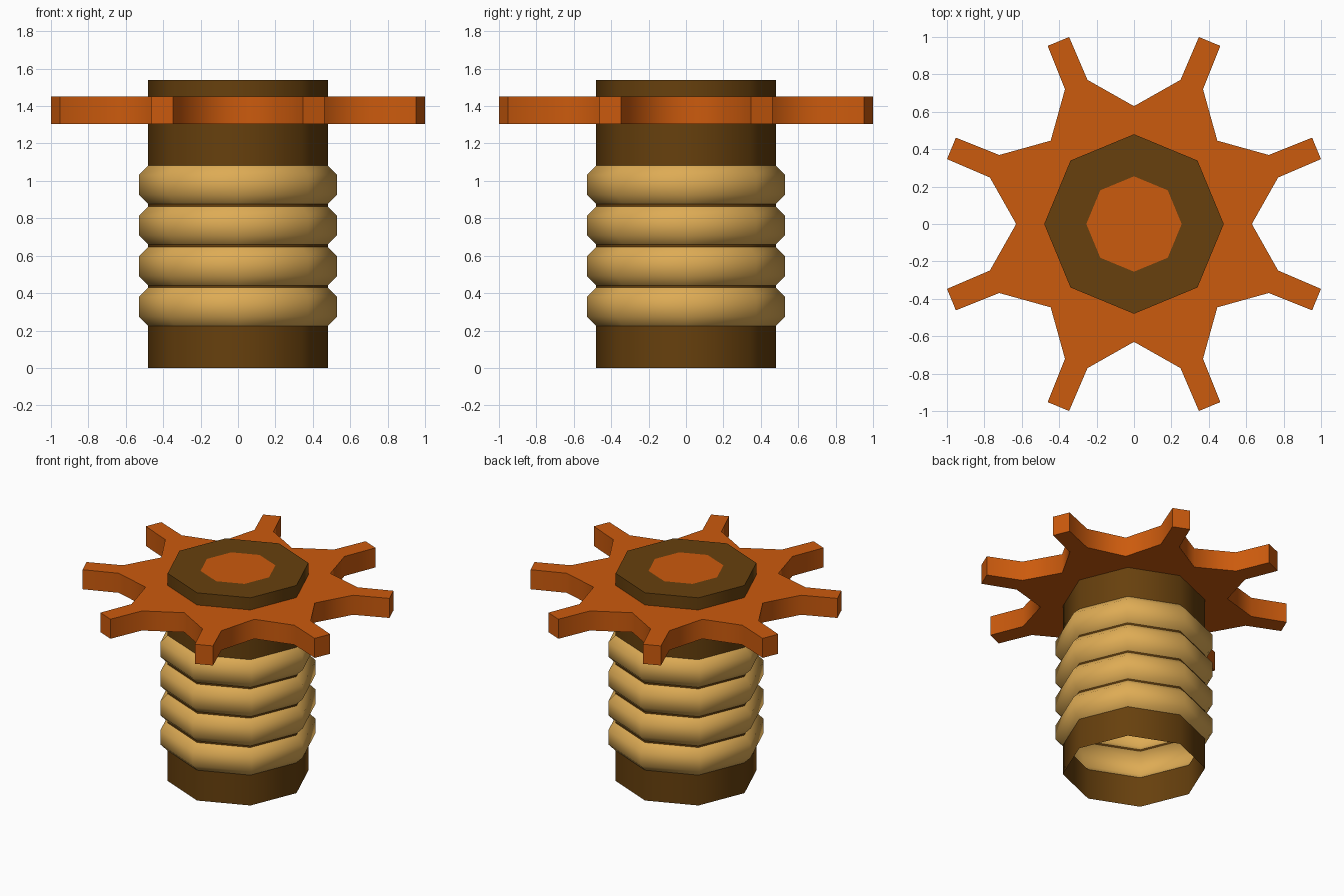
import bpy
import math
from mathutils import Matrix, Vector

cube = bpy.data.objects.get("Cube")
if cube:
    bpy.data.objects.remove(cube, do_unlink=True)

SIDES = 8
STEP = 2 * math.pi / SIDES
R = 0.48            # column radius
RING_R = 0.53       # bulged ring radius


def material(name, rgb):
    m = bpy.data.materials.new(name)
    m.use_nodes = True
    m.diffuse_color = (*rgb, 1)
    m.node_tree.nodes["Principled BSDF"].inputs["Base Color"].default_value = (*rgb, 1)
    return m


brown = material("dark brown", (0.135, 0.051, 0.004))
tan = material("tan", (0.73, 0.41, 0.09))
orange = material("orange", (0.6, 0.103, 0.004))


def add_object(name, verts, faces, mat):
    mesh = bpy.data.meshes.new(name)
    mesh.from_pydata(verts, [], faces)
    mesh.materials.append(mat)
    obj = bpy.data.objects.new(name, mesh)
    bpy.context.collection.objects.link(obj)
    bpy.ops.object.select_all(action="DESELECT")
    obj.select_set(True)
    bpy.context.view_layer.objects.active = obj
    bpy.ops.object.shade_smooth_by_angle(angle=math.radians(60))
    return obj


def lathe(name, profile, mat, cap=False):
    """Turn a (radius, height) profile into an open eight-sided shell."""
    verts = [(r * math.cos(k * STEP), r * math.sin(k * STEP), z)
             for r, z in profile for k in range(SIDES)]
    faces = []
    for i in range(len(profile) - 1):
        for k in range(SIDES):
            a, b = i * SIDES + k, i * SIDES + (k + 1) % SIDES
            faces.append((a, b, b + SIDES, a + SIDES))
    if cap:
        faces.append(tuple(range(len(verts) - SIDES, len(verts))))
    return add_object(name, verts, faces, mat)


# Hollow column: lower sleeve, four bulged rings with thin bands between
RING_Z, PITCH, RING_H, SLOPE = 0.225, 0.217, 0.205, 0.05
lathe("lower_sleeve", [(R, 0), (R, RING_Z)], brown)
for n in range(4):
    z0 = RING_Z + n * PITCH
    z1 = z0 + RING_H
    lathe(f"ring_{n + 1}", [(R, z0), (RING_R, z0 + SLOPE), (RING_R, z1 - SLOPE), (R, z1)], tan)
    if n < 3:
        lathe(f"band_{n + 1}", [(R, z1), (R, z0 + PITCH)], brown)

# Upper sleeve with a flat rim, closed by a flush orange plug
TOP, PLUG_R = 1.54, 0.255
lathe("upper_sleeve", [(R, z1), (R, TOP), (PLUG_R, TOP)], brown)
plug = [(PLUG_R * math.cos(k * STEP), PLUG_R * math.sin(k * STEP), TOP) for k in range(SIDES)]
add_object("top_plug", plug, [tuple(range(SIDES))], orange)

# Toothed wheel: one sector outline repeated around the column
Z_LOW, Z_HIGH = 1.305, 1.45
outline = []
for k in range(SIDES):
    turn = Matrix.Rotation((k + 0.5) * STEP, 2)
    notch = Matrix.Rotation(k * STEP, 2) @ Vector((0.63, 0))
    tooth = [(0.807, -0.065), (1.0564, -0.062), (1.0564, 0.062), (0.807, 0.065)]
    outline += [notch] + [turn @ Vector(p) for p in tooth]
inner = [Matrix.Rotation(k * STEP, 2) @ Vector((R, 0)) for k in range(SIDES)]
flat = outline + inner
count, rim = len(flat), len(outline)
verts = [(p.x, p.y, z) for z in (Z_LOW, Z_HIGH) for p in flat]
faces = []
for k in range(SIDES):
    nxt = (k + 1) % SIDES
    sector = [rim + k] + [(k * 5 + j) % rim for j in range(6)] + [rim + nxt]
    faces.append(tuple(i + count for i in sector))
    faces.append(tuple(reversed(sector)))
for i in range(rim):
    j = (i + 1) % rim
    faces.append((i, j, j + count, i + count))
add_object("toothed_wheel", verts, faces, orange)
